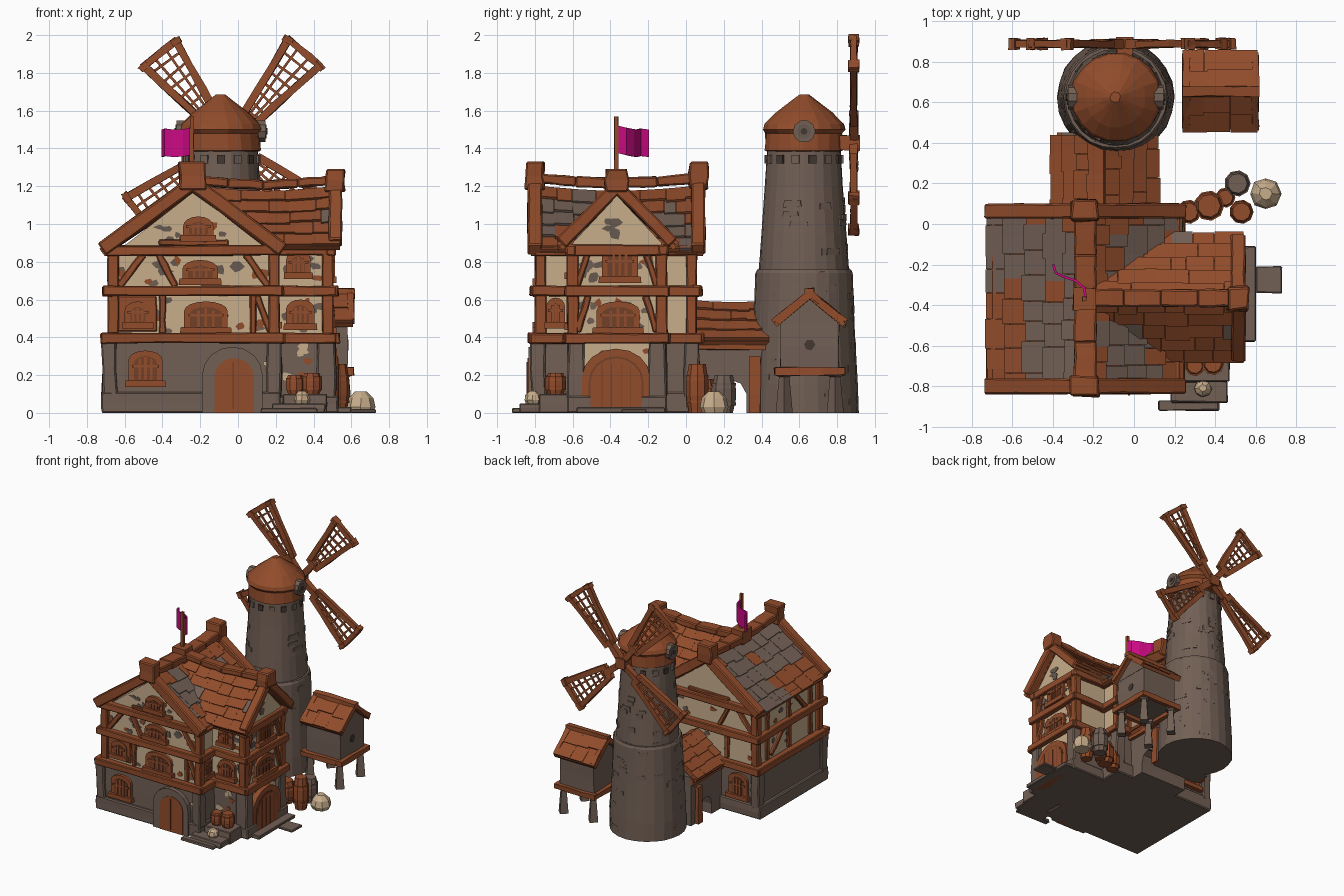
import bpy, bmesh, math, random
from mathutils import Vector, Matrix

if "Cube" in bpy.data.objects:
    bpy.data.objects.remove(bpy.data.objects["Cube"])
random.seed(7)
R = random.uniform
Z = Vector((0, 0, 1))

# palette (linear)
COL = [("rust_wood", (.285, .072, .024)), ("dark_wood", (.17, .05, .02)), ("stone", (.165, .115, .09)),
       ("slate", (.135, .1, .08)), ("plaster", (.58, .42, .26)), ("magenta_cloth", (.6, .003, .23)),
       ("dark_opening", (.06, .04, .032))]
MATS = []
for n, c in COL:
    m = bpy.data.materials.new(n)
    m.diffuse_color = (*c, 1)
    m.use_nodes = True
    m.node_tree.nodes["Principled BSDF"].inputs["Base Color"].default_value = m.diffuse_color
    MATS.append(m)
WOOD, DARK, STONE, SLATE, PLASTER, CLOTH, HOLE = range(7)

def finish(bm, name, bevel=0):
    bmesh.ops.recalc_face_normals(bm, faces=bm.faces)
    me = bpy.data.meshes.new(name)
    bm.to_mesh(me)
    bm.free()
    ob = bpy.data.objects.new(name, me)
    bpy.context.collection.objects.link(ob)
    for m in MATS:
        me.materials.append(m)
    if bevel:
        b = ob.modifiers.new("bevel", 'BEVEL')
        b.width, b.segments = bevel, 1
    return ob

def skin(bm, rings, mi):
    """Join rings of points into a closed tube with end caps."""
    vs = [[bm.verts.new(p) for p in r] for r in rings]
    n = len(vs[0])
    fs = [bm.faces.new(vs[0][::-1]), bm.faces.new(vs[-1])]
    for a, b in zip(vs, vs[1:]):
        fs += [bm.faces.new((a[i], a[(i+1) % n], b[(i+1) % n], b[i])) for i in range(n)]
    for f in fs:
        f.material_index = mi

def beam(bm, a, b, w, d, mi=WOOD, j=.004, seg=3):
    """Hand-hewn beam from a to b."""
    a, b = Vector(a), Vector(b)
    q = (b - a).to_track_quat('Z', 'Y')
    rings = []
    for k in range(seg + 1):
        c = a.lerp(b, k / seg)
        rings.append([c + q @ Vector((sx*w/2 + R(-j, j), sy*d/2 + R(-j, j), 0))
                      for sx, sy in ((-1, -1), (1, -1), (1, 1), (-1, 1))])
    skin(bm, rings, mi)

def box(bm, x0, x1, y0, y1, z0, z1, mi, j=.004):
    beam(bm, ((x0+x1)/2, (y0+y1)/2, z0), ((x0+x1)/2, (y0+y1)/2, z1), x1-x0, y1-y0, mi, j, 2)

def lathe(bm, c, prof, n, mi, j=0):
    skin(bm, [[Vector(c) + Vector((r*math.cos(i*math.tau/n) + R(-j, j), r*math.sin(i*math.tau/n) + R(-j, j), z))
               for i in range(n)] for r, z in prof], mi)

def face(x, y, nx, ny):
    """Wall frame: local x along the wall, y up, z outward."""
    n = Vector((nx, ny, 0))
    return Matrix.Translation((x, y, 0)) @ Matrix((Z.cross(n), Z, n)).transposed().to_4x4()

def prism(bm, M, poly, n0, n1, mi):
    skin(bm, [[M @ Vector((u, v, n)) for u, v in poly] for n in (n0, n1)], mi)

def arch(u, v, w, h, rise, n=8):
    """Outline of an opening with a curved head."""
    return [(u-w/2, v), (u+w/2, v)] + [(u + w/2*math.cos(i*math.pi/n), v+h-rise + rise*math.sin(i*math.pi/n))
                                       for i in range(n+1)]

def patches(bm, M, u0, u1, v0, v1, n, count, mis, s):
    for _ in range(count):
        u, v, a, b = R(u0, u1), R(v0, v1), R(.5, 1.2)*s, R(.4, .8)*s
        prism(bm, M, [(u + a*R(.5, 1.2)*math.cos(k*math.tau/6), v + b*R(.5, 1.2)*math.sin(k*math.tau/6))
                      for k in range(6)], n-.004, n+R(.003, .006), random.choice(mis))

def window(bm, M, u, v, w, h, rise=.05):
    prism(bm, M, arch(u, v, w, h, rise), -.01, .022, WOOD)
    prism(bm, M, arch(u, v+.025, w-.06, h-.055, rise*.7), 0, .026, DARK)
    for du in (-w*.17, 0, w*.17):
        prism(bm, M, arch(u+du, v+.02, .014, h-.05-abs(du)*.4, .005, 2), 0, .033, WOOD)
    prism(bm, M, [(u-w*.4, v+h*.5), (u+w*.4, v+h*.5), (u+w*.4, v+h*.5+.014), (u-w*.4, v+h*.5+.014)], 0, .031, WOOD)
    prism(bm, M, [(u-w*.6, v-.012), (u+w*.6, v-.012), (u+w*.58, v+.022), (u-w*.58, v+.022)], 0, .042, WOOD)

def shingles(name, e0, e1, r0, r1, rows, cols, rule, sag=.03):
    """Overlapping shingles between an eave line and a ridge line."""
    e0, e1, r0, r1 = map(Vector, (e0, e1, r0, r1))
    nrm = (e1 - e0).cross(r0 - e0).normalized()
    nrm = nrm if nrm.z > 0 else -nrm
    P = lambda s, t, o: e0.lerp(e1, s).lerp(r0.lerp(r1, s), t) + nrm*o - Z*sag*math.sin(math.pi*min(max(s, 0), 1))*t
    bm = bmesh.new()
    def slab(s0, s1, t0, t1, lo, hi, th, mi):
        skin(bm, [[P(s0, t0, o0), P(s1, t0, o0), P(s1, t1, o1), P(s0, t1, o1)]
                  for o0, o1 in ((lo-th, hi-th), (lo, hi))], mi)
    for k in range(6):
        slab(k/6, (k+1)/6, 0, 1, 0, 0, .025, WOOD)
    for i in range(rows):
        cuts = [0] + [(k + R(-.3, .3))/cols for k in range(1, cols)] + [1]
        for s0, s1 in zip(cuts, cuts[1:]):
            t0, t1 = max((i + R(-.15, .1))/rows, 0), min((i+1.15)/rows, 1)
            slab(s0+.001, s1-.001, t0, t1, .018+R(0, .007), .008, .02, rule(P((s0+s1)/2, (t0+t1)/2, 0)))
    return finish(bm, name)

FRONT, RIGHT, BACK, LEFT = face(0, -.77, 0, -1), face(.48, 0, 1, 0), face(0, .03, 0, 1), face(-.66, 0, -1, 0)
WINGF, SIDE, GF = face(0, -.6, 0, -1), face(.19, 0, 1, 0), face(0, -.8, 0, -1)

# house walls
bm = bmesh.new()
prism(bm, FRONT, [(-.66, .38), (.19, .38), (.19, .84), (-.235, 1.17), (-.66, .84)], -.8, 0, PLASTER)
prism(bm, RIGHT, [(-.6, .05), (-.13, .05), (-.13, .9), (-.365, 1.15), (-.6, .9)], -.5, 0, PLASTER)
finish(bm, "plaster_walls")
bm = bmesh.new()
box(bm, -.7, .21, -.8, .05, .05, .39, STONE)
box(bm, -.725, .225, -.82, .07, 0, .11, STONE)
box(bm, .1, .53, -.63, -.1, 0, .09, STONE)
box(bm, .2, .45, -.61, -.12, .05, .38, STONE)
for x in (-.68, .19):
    for y in (-.78, .03):
        box(bm, x-.04, x+.04, y-.04, y+.04, .08, .38, STONE, .008)
for y in (-.58, -.15):
    box(bm, .42, .515, y-.045, y+.045, 0, .38, STONE, .008)
finish(bm, "stone_ground_floor", .008)

# weathered patches on plaster and stone
bm = bmesh.new()
for M, u0, u1, k in ((FRONT, -.62, .14, 15), (BACK, -.14, .62, 4), (RIGHT, -.56, -.17, 13), (LEFT, .05, .72, 5), (WINGF, .24, .44, 7)):
    for v0, v1 in ((.43, .6), (.68, .83)):
        patches(bm, M, u0, u1, v0, v1, 0, k, (WOOD, SLATE, STONE), .04)
patches(bm, FRONT, -.42, -.05, .9, 1.0, 0, 8, (WOOD, SLATE), .035)
patches(bm, RIGHT, -.41, -.32, .94, 1.02, 0, 4, (SLATE,), .045)
patches(bm, RIGHT, -.57, -.16, .1, .35, 0, 9, (WOOD, STONE), .035)
patches(bm, face(0, -.61, 0, -1), .25, .42, .16, .36, .002, 7, (WOOD, PLASTER, WOOD), .04)
patches(bm, GF, .145, .146, .25, .27, .003, 2, (PLASTER,), .03)
finish(bm, "weathered_patches")

# timber frame
bm = bmesh.new()
for z, g in ((.395, .025), (.645, .015), (.86, 0)):
    for y in (-.785-g, .045+g):
        beam(bm, (-.7-g, y, z), (.22+g, y, z), .055, .055)
    for x in (-.675-g, .2+g):
        beam(bm, (x, -.8-g, z), (x, .06+g, z), .055, .055)
    for y in (-.61-g*.6, -.12+g*.6):
        beam(bm, (.15, y, z), (.52, y, z), .05, .055)
    beam(bm, (.49+g, -.64, z), (.49+g, -.09, z), .05, .055)
posts = [(x, y) for x in (-.66, .19) for y in (-.77, .03)] + [(.475, -.6), (.475, -.13)]
for x, y in posts:
    beam(bm, (x, y, .4), (x, y, .87), .06, .06)
def timber(M, u0, v0, u1, v1, w=.035):
    beam(bm, M @ Vector((u0, v0, .004)), M @ Vector((u1, v1, .004)), w, w)
for M, s in ((FRONT, 1), (BACK, -1)):
    for u in (-.4, .08):
        timber(M, u*s, .42, u*s, .63)
    for a, b in ((-.63, -.5), (.16, .04), (-.33, -.42)):
        timber(M, a*s, .67, b*s, .84)
    timber(M, .17*s, .43, .1*s, .62)
    timber(M, -.42*s, .9, -.05*s, .9, .03)
for u in (.1, .38, .66):
    timber(LEFT, u, .42, u, .86)
timber(LEFT, .15, .44, .33, .62); timber(LEFT, .6, .66, .44, .84)
for s in (-1, 1):
    for v in (.43, .67):
        timber(RIGHT, -.365+s*.21, v, -.365+s*.15, v+.19)
box(bm, -.64, -.43, -.782, -.76, .43, .62, WOOD)
finish(bm, "timber_frame", .006)

# doors and windows
bm = bmesh.new()
prism(bm, GF, arch(-.03, 0, .32, .35, .15), -.02, .035, STONE)
prism(bm, GF, arch(-.02, 0, .21, .29, .1), 0, .04, WOOD)
prism(bm, RIGHT, arch(-.37, 0, .36, .34, .15), -.02, .045, WOOD)
prism(bm, RIGHT, arch(-.37, 0, .29, .3, .135), 0, .049, DARK)
prism(bm, RIGHT, arch(-.37, 0, .27, .29, .125), 0, .053, WOOD)
for k in range(4):
    box(bm, .53, .535, -.447+k*.051, -.443+k*.051, .02, .26, DARK, 0)
box(bm, -.03, -.02, -.845, -.83, .02, .27, DARK, 0)
finish(bm, "doors")
bm = bmesh.new()
for M, u, v, w, h in ((GF, -.49, .15, .18, .18), (FRONT, -.53, .46, .14, .13), (FRONT, -.17, .43, .23, .16),
                      (FRONT, -.2, .69, .19, .12), (FRONT, -.21, .92, .16, .12), (WINGF, .33, .45, .15, .15),
                      (WINGF, .32, .72, .13, .14), (RIGHT, -.36, .43, .23, .16), (RIGHT, -.35, .7, .19, .19),
                      (SIDE, -.69, .46, .1, .15), (face(0, .05, 0, 1), .52, .14, .17, .19)):
    window(bm, M, u, v, w, h)
finish(bm, "windows")

# house roof
mix = lambda q: lambda c: STONE if R(0, 1) < q(c) else WOOD
shingles("main_roof_left", (-.72, -.82, .85), (-.72, .09, .85), (-.24, -.82, 1.2), (-.24, .09, 1.2), 5, 8,
         mix(lambda c: .2 if -.68 < c.x < -.5 and c.y < -.3 else .93))
shingles("main_roof_right", (.23, -.82, .85), (.23, .09, .85), (-.24, -.82, 1.2), (-.24, .09, 1.2), 5, 8,
         mix(lambda c: .85 if -.16 < c.x < .12 and c.y < -.3 or -.05 < c.x < .14 else .1))
for nm, y in (("front", -.67), ("back", -.05)):
    shingles("wing_roof_"+nm, (-.24, y, .88), (.54, y, .88), (-.24, -.365, 1.2), (.54, -.365, 1.2), 5, 6,
             mix(lambda c: .85 if c.x < .07 and abs(c.y+.365) > .1 else .04))
bm = bmesh.new()
for y in (-.8, .065):
    for x in (-.72, .24):
        beam(bm, (x, y, .865), (-.24, y, 1.215), .075, .075)
    box(bm, -.31, -.175, y-.05, y+.05, 1.18, 1.33, WOOD, .01)
for y in (-.66, -.07):
    beam(bm, (.515, y, .9), (.515, -.365, 1.2), .07, .065)
box(bm, .46, .565, -.425, -.305, 1.17, 1.29, WOOD, .01)
zs = (1.245, 1.225, 1.215, 1.225, 1.245)
for i in range(4):
    beam(bm, (-.24, -.8+.215*i, zs[i]), (-.24, -.58+.215*i, zs[i+1]), .11, .055)
    beam(bm, (-.24+.185*i, -.365, zs[i]-.01), (-.05+.185*i, -.365, zs[i+1]-.01), .085, .05)
finish(bm, "ridge_and_rake_boards", .008)

# flag
bm = bmesh.new()
beam(bm, (-.245, -.37, 1.2), (-.245, -.37, 1.57), .022, .022, WOOD, .002)
box(bm, -.3, -.19, -.425, -.315, 1.18, 1.29, WOOD)
finish(bm, "flag_pole")
bm = bmesh.new()
path = [(-.245, -.36, 0), (-.25, -.32, -.01), (-.29, -.285, -.018), (-.35, -.265, -.02), (-.39, -.245, -.015), (-.405, -.2, -.02)]
rows = [[bm.verts.new((x, y, z + d)) for x, y, d in path] for z in (1.375, 1.52)]
for i in range(5):
    bm.faces.new((rows[0][i], rows[0][i+1], rows[1][i+1], rows[1][i])).material_index = CLOTH
finish(bm, "flag").modifiers.new("thick", 'SOLIDIFY').thickness = .012

# windmill tower
TC = (-.09, .625, 0)
bm = bmesh.new()
lathe(bm, TC, [(.288, 0), (.285, .15), (.27, .45), (.258, .74), (.25, .76)], 24, STONE, .003)
lathe(bm, TC, [(.238, .74), (.225, .95), (.207, 1.2), (.195, 1.42)], 24, STONE, .003)
for i in range(70):
    a, z = R(0, math.tau), R(.06, 1.22)
    r = .287 - .042*z if z < .74 else .238 - .063*(z-.74)
    M = face(TC[0] + r*math.cos(a), TC[1] + r*math.sin(a), math.cos(a), math.sin(a))
    w, h = R(.02, .05), R(.012, .025)
    prism(bm, M, [(-w, z-h), (w, z-h*.8), (w*.9, z+h), (-w*.9, z+h*.9)], -.015, .001, STONE)
for i in range(14):
    a = (i+.5)*math.tau/14
    M = face(TC[0] + .197*math.cos(a), TC[1] + .197*math.sin(a), math.cos(a), math.sin(a))
    prism(bm, M, [(-.02, 1.32), (.02, 1.32), (.02, 1.365), (-.02, 1.365)], -.01, .012, STONE if i % 2 else HOLE)
finish(bm, "mill_tower")
bm = bmesh.new()
lathe(bm, TC, [(.2, 1.385), (.21, 1.39), (.205, 1.48), (.222, 1.5), (.212, 1.53), (.15, 1.59), (.07, 1.65), (.025, 1.685)], 18, WOOD, .004)
finish(bm, "mill_cap")
bm = bmesh.new()
for s in (-1, 1):
    M = face(TC[0] + s*.2, TC[1], s, 0)
    for r, n, mi in ((.06, .035, STONE), (.038, .04, SLATE), (.018, .045, HOLE)):
        prism(bm, M, [(r*math.cos(k*math.tau/10), 1.49 + r*math.sin(k*math.tau/10)) for k in range(10)], -.05, n, mi)
finish(bm, "cap_axle_discs")

# sails
C = Vector((-.045, .888, 1.43))
bm = bmesh.new()
beam(bm, (C.x, .75, C.z), (C.x, .922, C.z), .08, .08)
for deg, L in ((128, .6), (50.5, .62), (218, .61), (-40, .59)):
    a = math.radians(deg)
    d, p = Vector((math.cos(a), 0, math.sin(a))), Vector((-math.sin(a), 0, math.cos(a)))
    H = lambda r: .04 + .068*(r-.17)/(L-.17)
    P = lambda r, s: C + d*r + p*(s*H(r))
    beam(bm, C, P(.2, 0), .045, .045)
    for s in (-1, 1):
        beam(bm, P(.16, s), P(L, s), .036, .04)
        beam(bm, P(L-.02, s), P(L+.015, s), .055, .055)
    for r in (.17, L):
        beam(bm, P(r, -1.1), P(r, 1.1), .036, .036)
    for s in (-.35, .35):
        beam(bm, P(.17, s), P(L, s), .013, .013, WOOD, .001)
    for k in range(1, 7):
        r = .17 + (L-.17)*k/7
        beam(bm, P(r, -1), P(r+R(-.015, .015), 1), .013, .013, WOOD, .001)
finish(bm, "mill_sails")

# covered passage between house and tower
bm = bmesh.new()
hole = [(.32, 0), (.32, .1), (.29, .155), (.25, .17), (.2, .145), (.18, .08), (.18, 0)]
prism(bm, face(0, 0, 1, 0), [(.04, 0), (.04, .4), (.45, .4), (.45, 0)] + hole, -.36, .07, STONE)
prism(bm, BACK, [(-.07, .39), (.36, .39), (.145, .57)], 0, .38, STONE)
for x in (-.36, .075):
    beam(bm, (x, .365, 0), (x, .365, .3), .05, .06)
    beam(bm, (x, .04, .36), (x, .45, .36), .04, .05)
finish(bm, "passage_walls")
for nm, x in (("left", -.405), ("right", .115)):
    shingles("passage_roof_"+nm, (x, .05, .38), (x, .44, .38), (-.145, .05, .59), (-.145, .44, .59), 4, 4, lambda c: WOOD, .01)

# raised granary
bm = bmesh.new()
box(bm, .27, .58, .5, .81, .23, .48, STONE)
prism(bm, face(.58, 0, 1, 0), [(.5, .47), (.81, .47), (.655, .62)], -.31, 0, STONE)
for x in (.29, .56):
    for y in (.52, .79):
        lathe(bm, (x, y, 0), [(.045, 0), (.028, .19), (.05, .2), (.05, .22)], 4, STONE)
prism(bm, face(.58, 0, 1, 0), [(.655+.03*math.cos(k), .36+.03*math.sin(k)) for k in range(6)], -.02, .006, HOLE)
for y in (.485, .825):
    beam(bm, (.24, y, .22), (.61, y, .22), .035, .04)
for x in (.255, .595):
    beam(bm, (x, .47, .22), (x, .84, .22), .035, .04)
    for y in (.475, .835):
        beam(bm, (x+.003, y, .485), (x+.003, .655, .635), .035, .035)
beam(bm, (.24, .655, .645), (.62, .655, .645), .05, .03)
finish(bm, "granary")
for nm, y in (("front", .465), ("back", .845)):
    shingles("granary_roof_"+nm, (.24, y, .475), (.61, y, .475), (.24, .655, .635), (.61, .655, .635), 2, 3, lambda c: WOOD, .006)

# steps, barrels and sacks
bm = bmesh.new()
box(bm, .12, .42, -.92, -.87, 0, .025, STONE)
box(bm, .18, .46, -.88, -.76, 0, .05, STONE)
box(bm, .24, .47, -.78, -.6, 0, .1, STONE)
box(bm, .5, .6, -.58, -.11, 0, .03, STONE)
box(bm, .6, .73, -.34, -.21, 0, .02, STONE)
finish(bm, "stone_steps", .006)
bm = bmesh.new()
for x, y, z, r, h, mi in ((.27, .06, 0, .06, .15, WOOD), (.37, .09, 0, .075, .18, WOOD), (.53, .06, 0, .06, .26, WOOD),
                          (.45, .13, 0, .05, .13, WOOD), (.51, .2, 0, .065, .2, STONE), (.3, -.7, .1, .05, .1, WOOD), (.39, -.69, .1, .055, .11, WOOD)):
    lathe(bm, (x, y, z), [(r*.75, 0), (r, h*.35), (r, h*.65), (r*.75, h)], 9, mi)
    for k in (.2, .72):
        lathe(bm, (x, y, z), [(r*1.0, h*k), (r*1.0, h*k+.014)], 9, mi)
finish(bm, "barrels")
bm = bmesh.new()
for x, y, z, r in ((.65, .15, 0, .078), (.34, -.81, .05, .045)):
    lathe(bm, (x, y, z), [(r*.8, 0), (r, r*.4), (r*.85, r), (r*.4, r*1.45)], 8, PLASTER, .004)
finish(bm, "grain_sacks")
